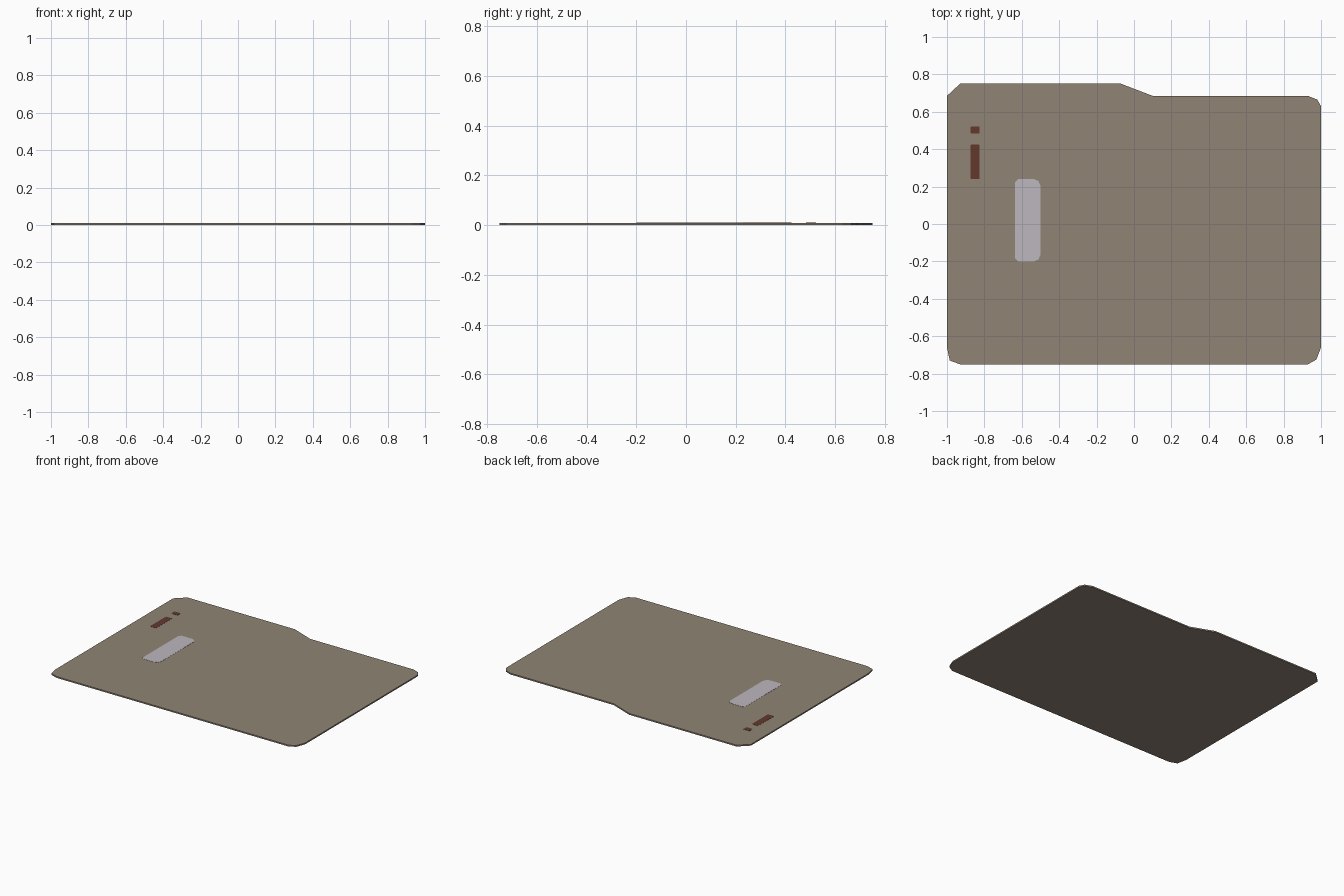
import bpy, bmesh

if "Cube" in bpy.data.objects:
    bpy.data.objects.remove(bpy.data.objects["Cube"])


def material(name, rgb):
    lin = [((c / 255 + 0.055) / 1.055) ** 2.4 for c in rgb]
    m = bpy.data.materials.new(name)
    m.diffuse_color = (*lin, 1)
    m.use_nodes = True
    m.node_tree.nodes["Principled BSDF"].inputs["Base Color"].default_value = m.diffuse_color
    return m


def plate(name, outline, z0, z1, mat):
    """Closed flat plate extruded from a counter-clockwise outline."""
    bm = bmesh.new()
    base = bm.faces.new([bm.verts.new((x, y, z0)) for x, y in outline])
    top = bmesh.ops.extrude_face_region(bm, geom=[base], use_keep_orig=True)
    for v in top["geom"]:
        if isinstance(v, bmesh.types.BMVert):
            v.co.z = z1
    bmesh.ops.recalc_face_normals(bm, faces=bm.faces)
    me = bpy.data.meshes.new(name)
    bm.to_mesh(me)
    bm.free()
    me.materials.append(mat)
    ob = bpy.data.objects.new(name, me)
    bpy.context.collection.objects.link(ob)
    return ob


def chamfered(x0, x1, y0, y1, cl, cr):
    """Rectangle with cut corners: cl on the left, cr on the right."""
    k = 0.3
    return [(x0 + cl, y0), (x1 - cr, y0), (x1 - k * cr, y0 + k * cr), (x1, y0 + cr),
            (x1, y1 - cr), (x1 - k * cr, y1 - k * cr), (x1 - cr, y1),
            (x0 + cl, y1), (x0, y1 - cl), (x0, y0 + cl)]


card = material("manila brown", (144, 132, 117))
paper = material("pale label", (189, 183, 190))
ink = material("dark red", (98, 56, 44))

T = 0.01

# folder sheet with raised tab along the back edge
outline = [(-0.93, -0.75), (0.93, -0.75), (0.975, -0.725), (1, -0.66),
           (1, 0.63), (0.98, 0.665), (0.93, 0.685), (0.10, 0.685),
           (-0.07, 0.75), (-0.93, 0.75), (-1, 0.685), (-1, -0.66),
           (-0.985, -0.73)]
plate("folder_sheet", outline, 0, T, card)

# label and stamped marks
plate("paper_label", chamfered(-0.635, -0.50, -0.20, 0.24, 0.015, 0.035), T - 0.002, T + 0.001, paper)
plate("long_mark", chamfered(-0.875, -0.825, 0.24, 0.425, 0.006, 0.006), T - 0.002, T + 0.001, ink)
plate("short_mark", chamfered(-0.875, -0.825, 0.483, 0.522, 0.006, 0.006), T - 0.002, T + 0.001, ink)
